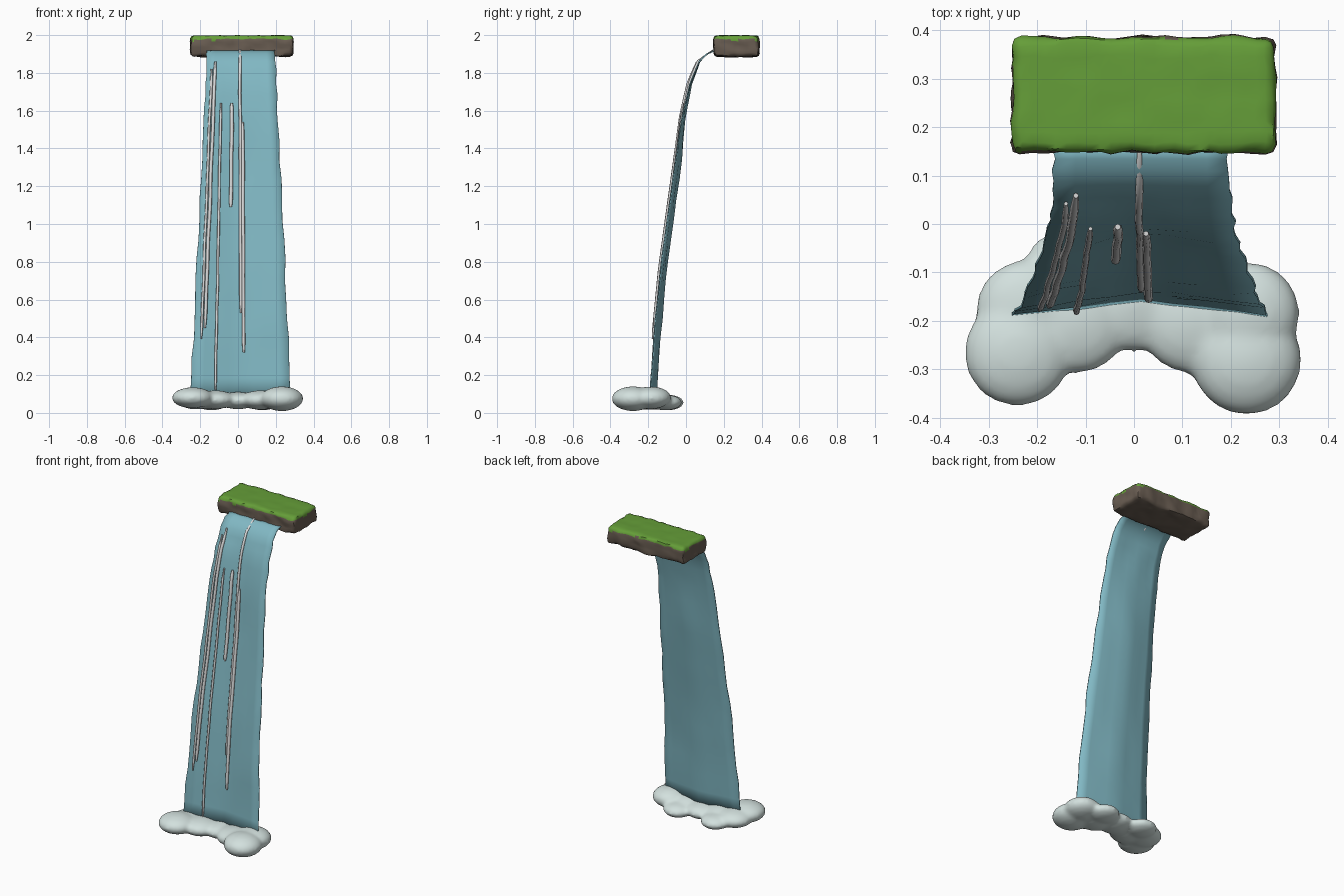
import bpy, bmesh, math, random
from mathutils import Vector, noise

random.seed(4)
if "Cube" in bpy.data.objects:
    bpy.data.objects.remove(bpy.data.objects["Cube"], do_unlink=True)


def material(name, rgb):
    m = bpy.data.materials.new(name)
    m.use_nodes = True
    m.diffuse_color = (*rgb, 1)
    bsdf = m.node_tree.nodes["Principled BSDF"]
    bsdf.inputs["Base Color"].default_value = (*rgb, 1)
    bsdf.inputs["Roughness"].default_value = 0.8
    return m


WATER = material("water blue", (0.22, 0.48, 0.55))
FOAM = material("foam white", (0.65, 0.75, 0.73))
STREAK = material("streak white", (0.7, 0.7, 0.7))
GRASS = material("grass green", (0.13, 0.34, 0.04))
EARTH = material("earth brown", (0.14, 0.108, 0.083))


def add_object(name, bm, *mats):
    mesh = bpy.data.meshes.new(name)
    bmesh.ops.recalc_face_normals(bm, faces=bm.faces)
    bm.to_mesh(mesh)
    bm.free()
    ob = bpy.data.objects.new(name, mesh)
    bpy.context.collection.objects.link(ob)
    for m in mats:
        mesh.materials.append(m)
    return ob


def smooth(ob, angle=40):
    bpy.ops.object.select_all(action="DESELECT")
    ob.select_set(True)
    bpy.context.view_layer.objects.active = ob
    bpy.ops.object.shade_smooth_by_angle(angle=math.radians(angle))


# Falling water: leaning curve (z, y) with a fold that deepens downwards
PROFILE = [(0.08, -0.19), (0.4, -0.17), (0.76, -0.135), (1.18, -0.077), (1.57, -0.02),
           (1.74, 0.02), (1.86, 0.07), (1.9, 0.11), (1.92, 0.16)]


def lean(z):
    for (z0, y0), (z1, y1) in zip(PROFILE, PROFILE[1:]):
        if z <= z1:
            return y0 + (y1 - y0) * (z - z0) / (z1 - z0)
    return PROFILE[-1][1]


def edges(z):
    t = z / 1.92
    return -0.255 + 0.09 * t, 0.285 - 0.09 * t


def sheet_y(x, z):
    left, right = edges(z)
    u = (2 * x - left - right) / (right - left)
    return lean(z) + 0.032 * (1 - abs(u)) * min(1, (1.92 - z) / 0.7)


def sheet_rows():
    low = [0.08 + 0.105 * i for i in range(15)]
    return low + [1.62, 1.68, 1.74, 1.78, 1.82, 1.86, 1.88, 1.9, 1.91, 1.92]


bm = bmesh.new()
COLS = 8
rows = []
for z in sheet_rows():
    left, right = edges(z)
    row = []
    for i in range(COLS + 1):
        x = left + (right - left) * i / COLS
        y = sheet_y(x, z)
        if z < 1.85:
            y += 0.006 * noise.noise(Vector((x * 9, z * 5, 1)))
        if i in (0, COLS):
            x += random.uniform(-0.005, 0.005)
        row.append(bm.verts.new((x, y, z)))
    rows.append(row)
for a, b in zip(rows, rows[1:]):
    for i in range(COLS):
        bm.faces.new((a[i], a[i + 1], b[i + 1], b[i]))
water = add_object("falling_water", bm, WATER)
solid = water.modifiers.new("thickness", "SOLIDIFY")
solid.thickness = 0.006
solid.offset = 0
smooth(water)

# Bright streaks running down the front: top x, top z, bottom x, bottom z, radius
STREAKS = [(-0.12, 1.86, -0.175, 0.45, 0.009), (-0.14, 1.82, -0.195, 0.39, 0.007),
           (-0.09, 1.64, -0.12, 0.12, 0.007), (-0.033, 1.64, -0.037, 1.09, 0.010),
           (0.01, 1.925, 0.015, 0.53, 0.008), (0.025, 1.54, 0.03, 0.32, 0.009)]
for n, (x0, z0, x1, z1, r) in enumerate(STREAKS):
    bm = bmesh.new()
    rings = []
    steps = 24
    for k in range(steps + 1):
        t = k / steps
        x, z = x0 + (x1 - x0) * t, z0 + (z1 - z0) * t
        y = sheet_y(x, z) - 0.012
        x += 0.003 * noise.noise(Vector((n * 7, z * 5, 0)))
        size = r * (0.6 if k in (0, steps) else 1)
        rings.append([bm.verts.new((x + size * math.cos(a), y + size * math.sin(a), z))
                      for a in (math.tau * j / 8 for j in range(8))])
    for a, b in zip(rings, rings[1:]):
        for j in range(8):
            bm.faces.new((a[j], a[j - 1], b[j - 1], b[j]))
    bm.faces.new(rings[0])
    bm.faces.new(rings[-1])
    smooth(add_object(f"streak_{n + 1}", bm, STREAK), 50)

# Foam at the foot: overlapping flattened blobs fused into one soft mass
BLOBS = [(-0.24, -0.265, 0.08, 0.112, 0.056), (0.232, -0.28, 0.075, 0.115, 0.066),
         (-0.22, -0.18, 0.07, 0.108, 0.052), (0.235, -0.185, 0.08, 0.108, 0.06),
         (-0.12, -0.2, 0.07, 0.11, 0.05), (0.12, -0.2, 0.068, 0.11, 0.052),
         (0.0, -0.165, 0.065, 0.1, 0.046), (-0.14, -0.1, 0.055, 0.09, 0.042),
         (0.13, -0.11, 0.055, 0.09, 0.042)]
bm = bmesh.new()
for x, y, z, r, h in BLOBS:
    made = bmesh.ops.create_icosphere(bm, subdivisions=3, radius=1)["verts"]
    bmesh.ops.scale(bm, vec=(r, r, h), verts=made)
    bmesh.ops.translate(bm, vec=(x, y, z), verts=made)
foam = add_object("foam", bm, FOAM)
remesh = foam.modifiers.new("fuse", "REMESH")
remesh.mode = "VOXEL"
remesh.voxel_size = 0.011
remesh.use_smooth_shade = True
soften = foam.modifiers.new("soften", "SMOOTH")
soften.factor = 0.5
soften.iterations = 10
smooth(foam, 80)

# Ledge: rough block, earth below with a ragged grass top
bm = bmesh.new()
bmesh.ops.create_cube(bm, size=1)
bmesh.ops.scale(bm, vec=(0.54, 0.236, 0.11), verts=bm.verts)
bmesh.ops.bevel(bm, geom=bm.edges[:], offset=0.018, segments=2, affect="EDGES", profile=0.5)
for axis, half, count in ((0, 0.252, 22), (1, 0.1, 9), (2, 0.037, 5)):
    for i in range(count + 1):
        normal = Vector((0, 0, 0))
        normal[axis] = 1
        bmesh.ops.bisect_plane(bm, geom=bm.verts[:] + bm.edges[:] + bm.faces[:], dist=1e-5,
                               plane_co=normal * (half * (2 * i / count - 1)), plane_no=normal)
for v in bm.verts:
    p = v.co.copy()
    bump = noise.noise_vector(p * 22)
    v.co += Vector((bump.x * 0.009, bump.y * 0.009, bump.z * (0.003 if p.z > 0.05 else 0.009)))
    v.co += Vector((0.02, 0.267, 1.943))
bm.normal_update()
for f in bm.faces:
    c = f.calc_center_median()
    rim = 1.977 + 0.016 * noise.noise(Vector((c.x * 17, c.y * 17, 3)))
    f.material_index = 0 if c.z > rim or f.normal.z > 0.9 else 1
ledge = add_object("grassy_ledge", bm, GRASS, EARTH)
smooth(ledge, 45)
